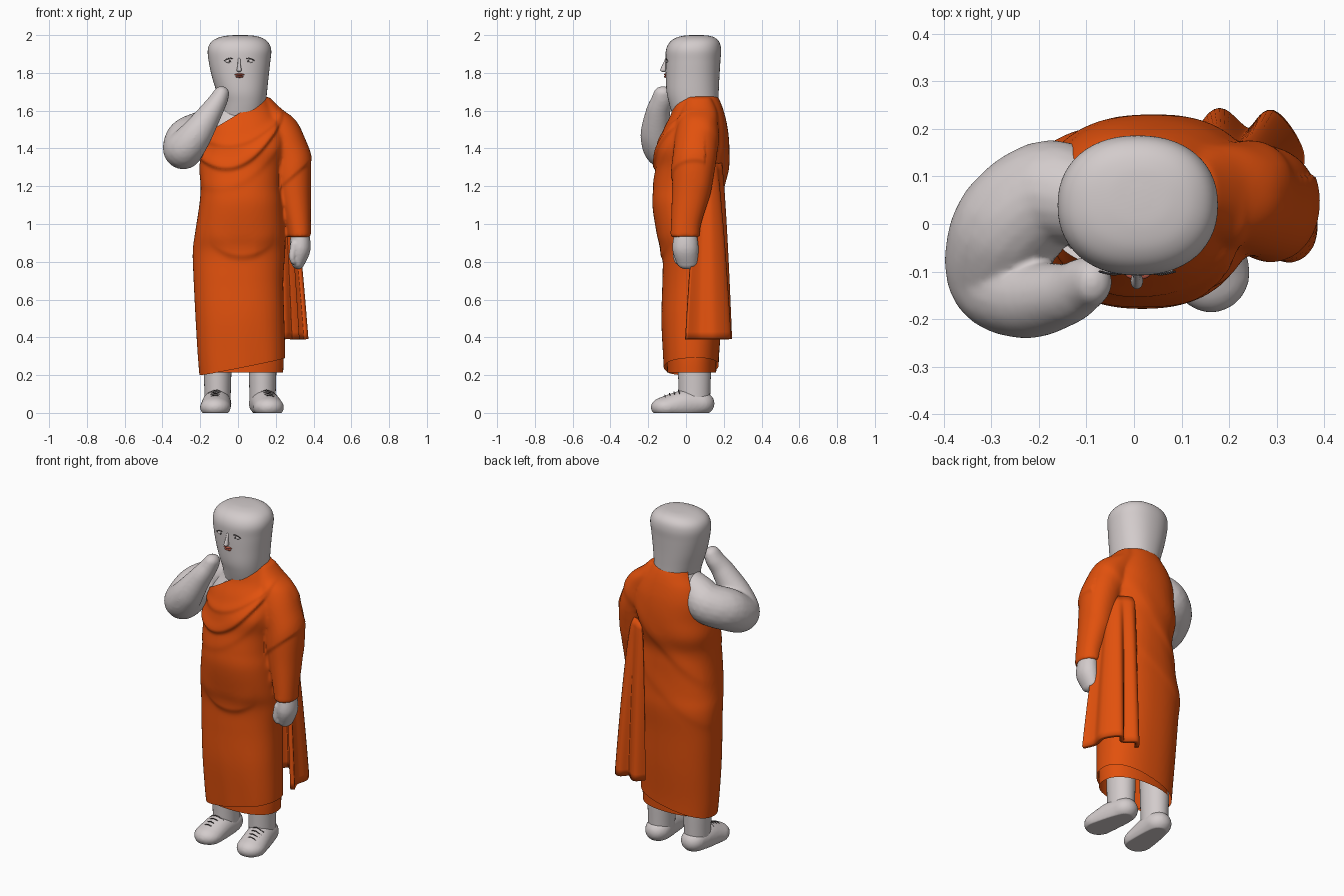
import bpy, bmesh, math
from mathutils import Matrix, Vector

if "Cube" in bpy.data.objects:
    bpy.data.objects.remove(bpy.data.objects["Cube"])


def material(name, rgb):
    m = bpy.data.materials.new(name)
    m.diffuse_color = (*rgb, 1)
    m.use_nodes = True
    m.node_tree.nodes["Principled BSDF"].inputs["Base Color"].default_value = m.diffuse_color
    return m


SKIN = material("pale_grey", (0.65, 0.60, 0.60))
ROBE = material("orange_cloth", (0.76, 0.082, 0.004))
LIPS = material("lip_red", (0.50, 0.10, 0.06))
DARK = material("dark_line", (0.06, 0.05, 0.05))


def spline(pts, steps):
    """Catmull-Rom through tuples of any length."""
    out = []
    for i in range(len(pts) - 1):
        a, b, c, d = pts[max(i - 1, 0)], pts[i], pts[i + 1], pts[min(i + 2, len(pts) - 1)]
        for k in range(steps):
            t = k / steps
            out.append(tuple(0.5 * (2 * q + (r - p) * t + (2 * p - 5 * q + 4 * r - s) * t * t
                                    + (3 * q - p - 3 * r + s) * t ** 3)
                             for p, q, r, s in zip(a, b, c, d)))
    return out + [tuple(pts[-1])]


def finish(name, bm, mats):
    me = bpy.data.meshes.new(name)
    bm.to_mesh(me)
    bm.free()
    ob = bpy.data.objects.new(name, me)
    bpy.context.collection.objects.link(ob)
    for m in mats:
        me.materials.append(m)
    me.shade_smooth()
    me.set_sharp_from_angle(angle=math.radians(55))
    return ob


def add_loft(bm, rings, n=56, steps=6, e=2.3, caps=True):
    """Stack of horizontal superellipses (cx, cy, z, rx, ry)."""
    loops = []
    for cx, cy, z, rx, ry in spline(rings, steps):
        loop = []
        for i in range(n):
            c, s = math.cos(math.tau * i / n), math.sin(math.tau * i / n)
            loop.append(bm.verts.new((cx + rx * math.copysign(abs(c) ** (2 / e), c),
                                      cy + ry * math.copysign(abs(s) ** (2 / e), s), z)))
        loops.append(loop)
    for a, b in zip(loops, loops[1:]):
        for i in range(n):
            j = (i + 1) % n
            bm.faces.new((a[i], a[j], b[j], b[i]))
    if caps:
        for loop in (loops[0], loops[-1]):
            bm.faces.new(loop)
    bmesh.ops.recalc_face_normals(bm, faces=bm.faces[:])


def add_blobs(bm, pts, steps=8, sub=3):
    """Ellipsoids along a path: (x, y, z, r) or (x, y, z, rx, ry, rz)."""
    pts = [p if len(p) == 6 else (*p[:3], p[3], p[3], p[3]) for p in pts]
    for p in spline(pts, steps):
        mat = Matrix.Translation(p[:3]) @ Matrix.Diagonal((*p[3:], 1))
        bmesh.ops.create_icosphere(bm, subdivisions=sub, radius=1, matrix=mat)


def fuse(bm, voxel=0.009, smooth=5):
    """Merge overlapping solids into one smooth skin."""
    tmp = finish("tmp", bm, [])
    r = tmp.modifiers.new("remesh", 'REMESH')
    r.mode, r.voxel_size = 'VOXEL', voxel
    s = tmp.modifiers.new("smooth", 'SMOOTH')
    s.factor, s.iterations = 0.5, smooth
    me = bpy.data.meshes.new_from_object(tmp.evaluated_get(bpy.context.evaluated_depsgraph_get()))
    bpy.data.objects.remove(tmp)
    out = bmesh.new()
    out.from_mesh(me)
    bpy.data.meshes.remove(me)
    out.normal_update()
    return out


def bisect(bm, co, no, clear=False):
    bmesh.ops.bisect_plane(bm, geom=bm.verts[:] + bm.edges[:] + bm.faces[:], dist=1e-5,
                           plane_co=co, plane_no=no, clear_inner=clear)


def clamp(v):
    return max(0, min(1, v))


# Robe: (z, x min, x max, y min, y max), plus the draped sleeve
prof = [(.15, -.20, .245, -.11, .17), (.30, -.213, .25, -.12, .175), (.50, -.225, .245, -.13, .19),
        (.70, -.235, .24, -.125, .20), (.85, -.24, .25, -.125, .21), (.95, -.228, .25, -.155, .205),
        (1.1, -.205, .24, -.178, .20), (1.2, -.198, .23, -.172, .20), (1.3, -.205, .24, -.16, .225),
        (1.4, -.19, .26, -.155, .23), (1.5, -.18, .25, -.12, .222), (1.58, -.15, .21, -.08, .205),
        (1.64, -.11, .17, -.065, .185), (1.68, -.09, .145, -.05, .165)]
rings = [((a + b) / 2, (c + d) / 2, z, (b - a) / 2, (d - c) / 2) for z, a, b, c, d in prof]
bm = bmesh.new()
add_loft(bm, rings)
add_loft(bm, [(.14, .07, 1.67, .03, .06), (.15, .07, 1.61, .08, .09), (.19, .065, 1.55, .115, .105),
              (.24, .055, 1.45, .115, .115), (.28, .045, 1.33, .105, .115), (.30, .025, 1.15, .086, .10),
              (.32, 0, 1.0, .066, .08), (.327, -.005, .93, .06, .077)], e=2.1)
bm = fuse(bm, smooth=9)


def ridge(d, amp, up, down=0.016):
    return amp * math.exp(-(d / (up if d > 0 else down)) ** 2)


# Cloth folds as soft ridges with a crisp lower side
for v in bm.verts:
    x, y, z = v.co
    w = clamp(-v.normal.y * 2) * clamp((.24 - x) / .05)
    f = ridge(z - 1.30 - 3 * (x + .06) ** 2, .016, .05)
    f += ridge(z - 1.42 - 2 * (x + .05) ** 2, .006, .03)
    f += ridge(z - 1.20 - 2.2 * (x + .10) ** 2, .004, .05, .03)
    f += ridge(z - .84 - 2.5 * (x - .02) ** 2, .011, .07, .025) * clamp((.17 - abs(x - .02)) / .1)
    if z < .6:
        f += .005 * math.sin(38 * x + 3 * z) * (.6 - z)
    b = clamp(v.normal.y * 2)
    g = ridge(z - 1.22 - .9 * x, .006, .07, .04) + ridge(z - .95 - .7 * x, .003, .07, .04)
    s = ridge(z - 1.2 - .9 * (x - .22), .008, .10) if x > .22 and y < .1 and z > 1.1 else 0
    v.co += v.normal * (w * f + b * g + s)

# Slanted hem, then the diagonal neckline and bare shoulder
bisect(bm, (0, 0, .24), (-.2, -.04, 1), clear=True)
P1, N1 = Vector((-.13, .14, 0)), Vector((1, 1.3, 0))
P2, N2 = Vector((-.12, 0, 1.51)), Vector((-.6, 0, 1))
bisect(bm, P1, N1)
bisect(bm, P2, N2)
bm.normal_update()
for f in bm.faces:
    c = f.calc_center_median()
    f.material_index = int((c - P1).dot(N1) < 0 and (c - P2).dot(N2) > 0)
bare = [(v, v.normal.copy()) for v in bm.verts if all(f.material_index for f in v.link_faces)]
for v, n in bare:
    v.co -= n * 0.012
finish("robe", bm, [ROBE, SKIN])

# Under skirt showing below the slanted hem
bm = bmesh.new()
add_loft(bm, [(.025, .03, .215, .214, .13), (.025, .03, .3, .216, .132), (.015, .03, .42, .214, .136)],
         caps=False)
finish("under_skirt", bm, [ROBE])

# Hanging cloth tail: a folded sheet emerging from the back and widening downwards
top = spline([(.25, .08), (.25, .10), (.25, .12), (.235, .14), (.21, .16), (.18, .175), (.16, .18)], 8)
low = spline([(.362, .0), (.335, .07), (.345, .15), (.29, .228), (.24, .19), (.18, .232), (.14, .19)], 8)
bm = bmesh.new()
rows = []
for k in range(25):
    t = k / 24
    u = t ** 0.65
    rows.append([bm.verts.new((a[0] + (b[0] - a[0]) * u, a[1] + (b[1] - a[1]) * u, 1.32 - .93 * t))
                 for a, b in zip(top, low)])
for r, q in zip(rows, rows[1:]):
    for i in range(len(r) - 1):
        bm.faces.new((r[i], q[i], q[i + 1], r[i + 1]))
bmesh.ops.recalc_face_normals(bm, faces=bm.faces[:])
tail = finish("cloth_tail", bm, [ROBE])
sol = tail.modifiers.new("thickness", 'SOLIDIFY')
sol.thickness, sol.offset = 0.024, 0

# Raised arm with the shoulder and the hand at the chin
bm = bmesh.new()
add_blobs(bm, [(-.05, .045, 1.56, .09), (-.12, .055, 1.53, .10), (-.185, .06, 1.485, .115),
               (-.265, -.01, 1.445, .118), (-.288, -.11, 1.395, .104), (-.225, -.155, 1.47, .086),
               (-.145, -.148, 1.59, .062, .066, .06), (-.105, -.128, 1.655, .05, .058, .046),
               (-.088, -.122, 1.69, .042, .05, .04)])
finish("raised_arm", fuse(bm, .008), [SKIN])

# Lowered hand with thumb
bm = bmesh.new()
add_blobs(bm, [(.327, -.002, .95, .05, .06, .05), (.33, -.003, .87, .055, .07, .05),
               (.318, .005, .80, .036, .056, .04)])
add_blobs(bm, [(.30, -.045, .89, .024), (.287, -.052, .83, .018), (.293, -.045, .80, .015)], 5)
finish("lowered_hand", fuse(bm, .006, 3), [SKIN])

# Head and neck
bm = bmesh.new()
add_loft(bm, [(.02, .045, 1.57, .115, .115), (.025, .04, 1.64, .122, .13), (.02, .035, 1.70, .134, .138),
              (.012, .035, 1.78, .15, .142), (.008, .037, 1.86, .163, .145), (.008, .04, 1.92, .168, .146),
              (.008, .045, 1.96, .153, .133), (.01, .05, 1.985, .118, .105), (.012, .055, 1.997, .07, .065),
              (.012, .055, 2.0, .02, .02)], e=2.2)
finish("head", bm, [SKIN])
bm = bmesh.new()
add_blobs(bm, [(.006, -.104, 1.87, .008, .008, .012), (.006, -.114, 1.84, .009, .012, .012),
               (.006, -.120, 1.815, .014, .018, .011)], 5)
finish("nose", fuse(bm, .004, 3), [SKIN])

# Lips, eyes and lids
bm = bmesh.new()
for z, w in ((1.791, .026), (1.78, .021)):
    add_blobs(bm, [(.008, -.106, z, w, .011, .006)], 1)
finish("lips", bm, [LIPS])
lids, pupils, balls = bmesh.new(), bmesh.new(), bmesh.new()
for x in (-.042, .056):
    add_blobs(balls, [(x, -.098, 1.862, .026, .008, .010)], 1)
    add_blobs(pupils, [(x, -.104, 1.862, .006, .004, .006)], 1, 2)
    add_blobs(lids, [(x - .03, -.100, 1.866, .0028), (x, -.106, 1.878, .0028), (x + .03, -.100, 1.866, .0028)], 8, 1)
finish("eyes", balls, [SKIN])
finish("pupils", pupils, [DARK])
finish("eyelids", lids, [DARK])

# Legs, shoes and laces
for side, hx, tx in (("right", -.108, -.12), ("left", .13, .162)):
    bm = bmesh.new()
    add_loft(bm, [(hx, .045, .04, .068, .082), (hx, .045, .12, .07, .084), (hx, .045, .25, .074, .088),
                  (hx, .045, .45, .078, .09)], n=32, e=2)
    finish(side + "_leg", bm, [SKIN])
    bm = bmesh.new()
    add_blobs(bm, [(hx, .07, .05, .074, .082, .067), ((hx + tx) / 2, -.01, .045, .078, .07, .077),
                   (tx, -.102, .03, .082, .085, .057)])
    bm = fuse(bm, .008)
    for v in bm.verts:
        v.co.z = max(v.co.z, 0)
    finish(side + "_shoe", bm, [SKIN])
    bm = bmesh.new()
    for k in range(4):
        y, z = -.04 - .024 * k, .120 - .0088 * k
        x = hx + (tx - hx) * (.07 - y) / .17
        add_blobs(bm, [(x - .042, y + .006, z - .018, .0035), (x, y, z, .0035), (x + .042, y + .006, z - .018, .0035)], 8, 1)
    finish(side + "_laces", bm, [DARK])
